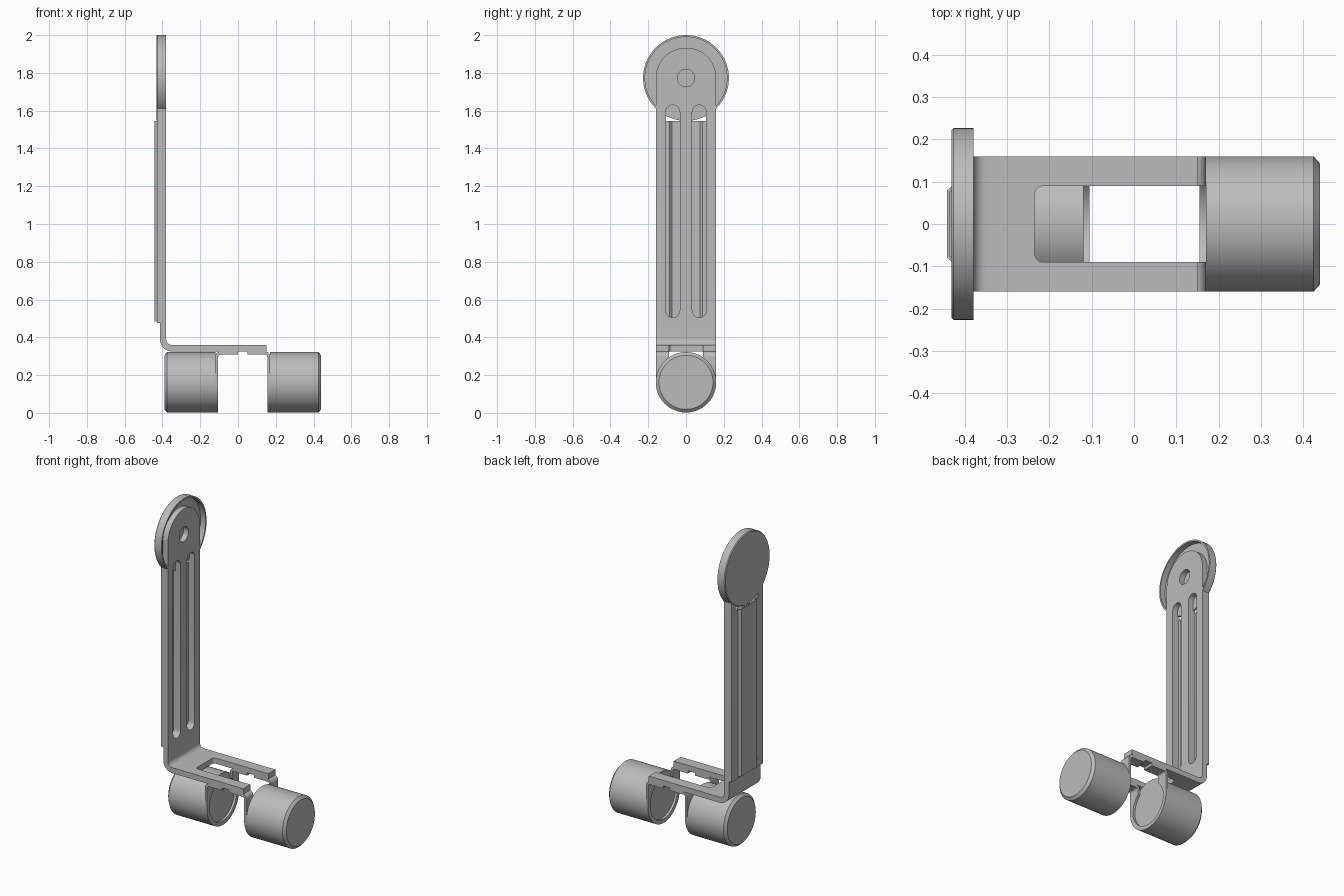
import bpy, bmesh, math
from mathutils import Vector, Matrix

cube = bpy.data.objects.get("Cube")
if cube:
    bpy.data.objects.remove(cube, do_unlink=True)

grey = bpy.data.materials.new("plain grey")
grey.use_nodes = True
grey.diffuse_color = (0.5, 0.5, 0.5, 1)
grey.node_tree.nodes["Principled BSDF"].inputs["Base Color"].default_value = (0.5, 0.5, 0.5, 1)


def make(name, bm):
    bmesh.ops.recalc_face_normals(bm, faces=bm.faces)
    mesh = bpy.data.meshes.new(name)
    bm.to_mesh(mesh)
    bm.free()
    mesh.materials.append(grey)
    obj = bpy.data.objects.new(name, mesh)
    bpy.context.collection.objects.link(obj)
    return obj


def prism(name, pts, axis, lo, hi):
    """Extrude a 2D outline along one axis; the other two axes keep their order."""
    bm = bmesh.new()
    verts = []
    for a, b in pts:
        co = [a, b]
        co.insert(axis, lo)
        verts.append(bm.verts.new(co))
    face = bm.faces.new(verts)
    new = bmesh.ops.extrude_face_region(bm, geom=[face])["geom"]
    step = Vector((0, 0, 0))
    step[axis] = hi - lo
    bmesh.ops.translate(bm, vec=step, verts=[g for g in new if isinstance(g, bmesh.types.BMVert)])
    return make(name, bm)


def lathe(name, profile, z):
    """Spin an (x, radius) profile round a line along x at height z."""
    bm = bmesh.new()
    verts = [bm.verts.new((x, 0, r)) for x, r in profile]
    edges = [bm.edges.new(p) for p in zip(verts, verts[1:])]
    bmesh.ops.spin(bm, geom=verts + edges, cent=(0, 0, 0), axis=(1, 0, 0),
                   angle=math.tau, steps=72, use_duplicate=False)
    bmesh.ops.remove_doubles(bm, verts=bm.verts, dist=1e-5)
    bmesh.ops.translate(bm, vec=(0, 0, z), verts=bm.verts)
    return make(name, bm)


def arc(cx, cy, r, start, end, n=8):
    return [(cx + r * math.cos(math.radians(start + (end - start) * i / n)),
             cy + r * math.sin(math.radians(start + (end - start) * i / n))) for i in range(n + 1)]


def rounded(x0, x1, y0, y1, r):
    return (arc(x1 - r, y1 - r, r, 0, 90) + arc(x0 + r, y1 - r, r, 90, 180)
            + arc(x0 + r, y0 + r, r, 180, 270) + arc(x1 - r, y0 + r, r, 270, 360))


def box(name, x0, x1, y, z0, z1):
    return prism(name, [(x0, -y), (x1, -y), (x1, y), (x0, y)], 2, z0, z1)


def combine(obj, tool, operation="DIFFERENCE"):
    tool.hide_render = True
    mod = obj.modifiers.new("cut", "BOOLEAN")
    mod.operation, mod.solver, mod.object = operation, "EXACT", tool
    bpy.context.view_layer.objects.active = obj
    bpy.ops.object.modifier_apply(modifier=mod.name)
    bpy.data.objects.remove(tool, do_unlink=True)


def smooth(obj):
    bpy.ops.object.select_all(action="DESELECT")
    obj.select_set(True)
    bpy.context.view_layer.objects.active = obj
    bpy.ops.object.shade_smooth_by_angle(angle=math.radians(30))


W, PIVOT, AXLE = 0.16, 1.773, 0.162

# Bent bracket: foot, bend, upright with a thicker back
side = [(0.15, 0.325), (0.15, 0.36)]
side += arc(-0.35, 0.39, 0.03, 270, 180)
side += [(-0.38, 1.95), (-0.43, 1.95), (-0.43, 0.475), (-0.413, 0.475)]
side += arc(-0.348, 0.39, 0.065, 180, 270)
bracket = prism("bent_bracket", side, 1, -W, W)
outline = [(-W, 0.2), (W, 0.2)] + arc(0, PIVOT, W, 0, 180, 40)
combine(bracket, prism("rounded_top", outline, 0, -1, 1), "INTERSECT")
for s in (-1, 1):
    slot = rounded(s * 0.07 - 0.037, s * 0.07 + 0.037, 0.505, 1.63, 0.0369)
    combine(bracket, prism("slot_cutter", slot, 0, -0.6, -0.3))
combine(bracket, prism("hole_cutter", arc(0, PIVOT, 0.046, 0, 348.75, 31), 0, -0.6, -0.3))
combine(bracket, prism("window_cutter", rounded(-0.235, 0.4, -0.09, 0.09, 0.02), 2, 0.28, 0.42))
smooth(bracket)

# Shallow round cup behind the top of the upright
cup = lathe("round_cup", [(-0.432, 0), (-0.432, 0.222), (-0.427, 0.227), (-0.38, 0.227),
                          (-0.38, 0.217), (-0.415, 0.217), (-0.415, 0)], PIVOT)
combine(cup, box("cup_notch", -0.415, -0.3, W - 0.001, 1.4, 1.66))
smooth(cup)

# Hollow tray covering the slots from behind
half = [(-0.443, 0.078), (-0.4295, 0.092), (-0.4295, 0.115), (-0.424, 0.115),
        (-0.424, 0.088), (-0.436, 0.075)]
tray = half[:3] + half[3:] + [(x, -y) for x, y in reversed(half)]
prism("back_tray", tray, 2, 0.485, 1.545)
box("tray_lower_end", -0.4425, -0.425, 0.078, 0.485, 0.495)

# Two matching rollers and their spring clips, mirrored about the gap
MIDDLE = 0.025
for side_name, s in (("left", 1), ("right", -1)):
    def at(d):
        return MIDDLE + s * d

    roller = lathe(side_name + "_roller", [(at(0.145), 0), (at(0.145), W), (at(0.4), W),
                                           (at(0.415), W - 0.017), (at(0.415), 0)], AXLE)
    smooth(roller)

    strip = [(0.025, 0.325), (0.025, 0.308)] + arc(0.118, 0.296, 0.012, 90, 0, 5)
    strip += [(0.13, 0), (0.1455, 0)] + arc(0.1175, 0.297, 0.028, 0, 90)
    clip = prism(side_name + "_clip", [(at(d), z) for d, z in strip], 1, -W, W)
    u_shape = [(W, 0.34), (-W, 0.34)] + arc(0, AXLE, W, 180, 360, 40)
    combine(clip, prism("u_outline", u_shape, 0, -1, 1), "INTERSECT")
    combine(clip, prism("ring_cutter", arc(0, AXLE, 0.135, 0, 354, 59), 0, -1, 1))
    combine(clip, box("gap_cutter", -1, 1, 0.09, 0.17, 0.5))
    smooth(clip)
